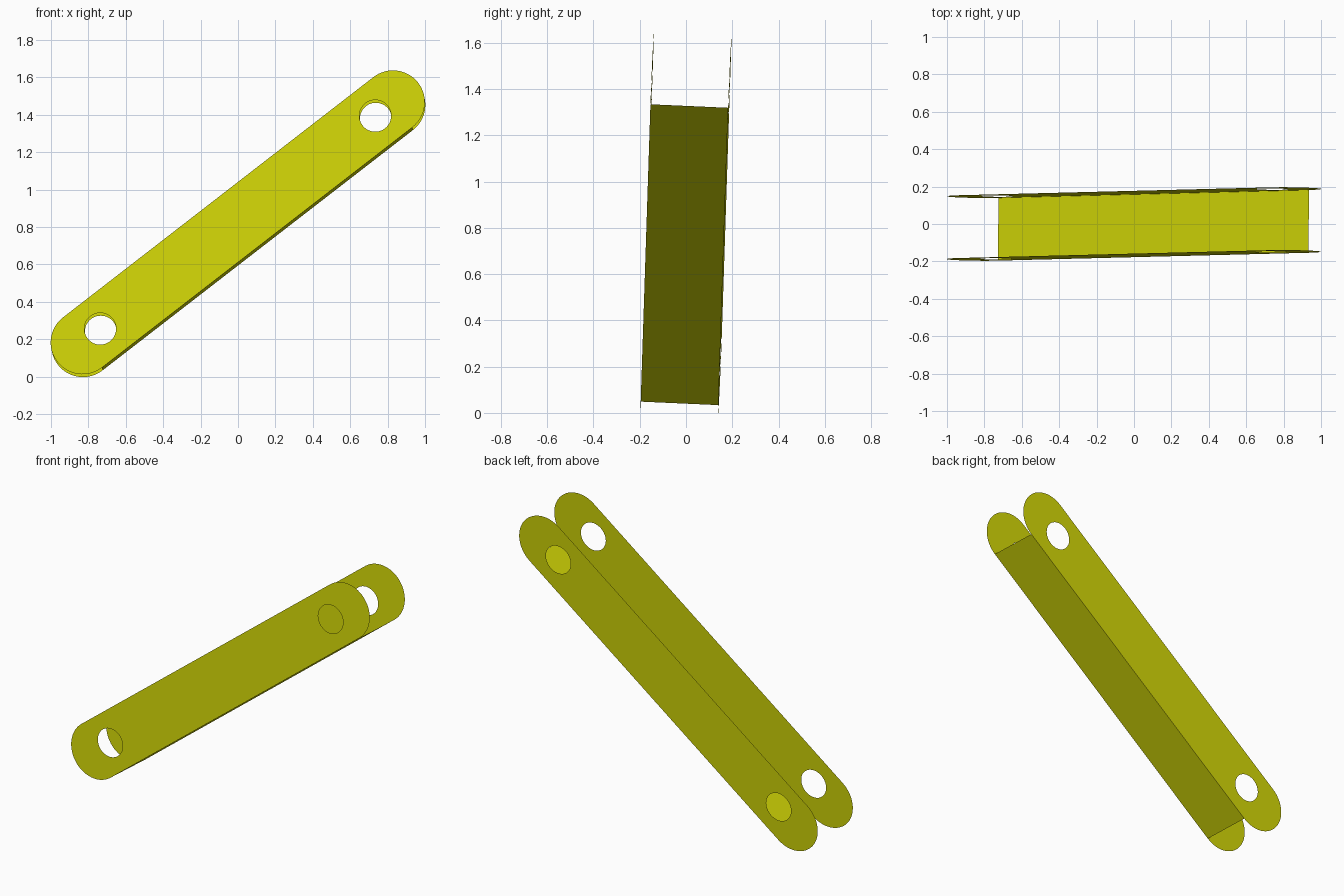
import bpy, bmesh
from math import cos, sin, pi
from mathutils import Matrix, Vector

if "Cube" in bpy.data.objects:
    bpy.data.objects.remove(bpy.data.objects["Cube"])

HALF_LEN, RADIUS, HALF_WIDTH = 1.05, 0.17, 0.168
HOLE_X, HOLE_R = 0.93, 0.085

yellow = bpy.data.materials.new("yellow")
yellow.diffuse_color = (0.66, 0.69, 0.002, 1)
yellow.use_nodes = True
yellow.node_tree.nodes["Principled BSDF"].inputs["Base Color"].default_value = yellow.diffuse_color

# Tilted frame: length, width and height axes of the link
u = Vector((1.66, 0.042, 1.285)).normalized()
w = Vector((0.003, 0.335, -0.015))
w = (w - u * w.dot(u)).normalized()
v = u.cross(w)
frame = Matrix.Translation((0, 0, 0.818)) @ Matrix((u, w, v)).transposed().to_4x4()


def arc(cx, r, a0, a1, n):
    return [(cx + r * cos(a0 + (a1 - a0) * i / n), r * sin(a0 + (a1 - a0) * i / n))
            for i in range(n + 1)]


def finish(bm, name):
    mesh = bpy.data.meshes.new(name)
    bm.to_mesh(mesh)
    bm.free()
    mesh.materials.append(yellow)
    obj = bpy.data.objects.new(name, mesh)
    obj.matrix_world = frame
    bpy.context.collection.objects.link(obj)


def side_plate(name, y):
    bm = bmesh.new()
    outline = arc(HALF_LEN, RADIUS, -pi / 2, pi / 2, 32) + arc(-HALF_LEN, RADIUS, pi / 2, 1.5 * pi, 32)
    holes = [arc(s * HOLE_X, HOLE_R, 0, 2 * pi, 48)[:-1] for s in (-1, 1)]
    edges = []
    for loop in [outline] + holes:
        vs = [bm.verts.new((x, y, z)) for x, z in loop]
        edges += [bm.edges.new((vs[i - 1], vs[i])) for i in range(len(vs))]
    bmesh.ops.triangle_fill(bm, edges=edges, use_beauty=True, normal=(0, 1 if y > 0 else -1, 0))
    finish(bm, name)


# Two thin side plates with rounded ends and pin holes
side_plate("front_side_plate", -HALF_WIDTH)
side_plate("back_side_plate", HALF_WIDTH)

# Web joining the plates along their lower straight edges
bm = bmesh.new()
corners = [(-1, -1), (-1, 1), (1, 1), (1, -1)]
bm.faces.new([bm.verts.new((a * HALF_LEN, b * HALF_WIDTH, -RADIUS)) for a, b in corners])
finish(bm, "bottom_web")
